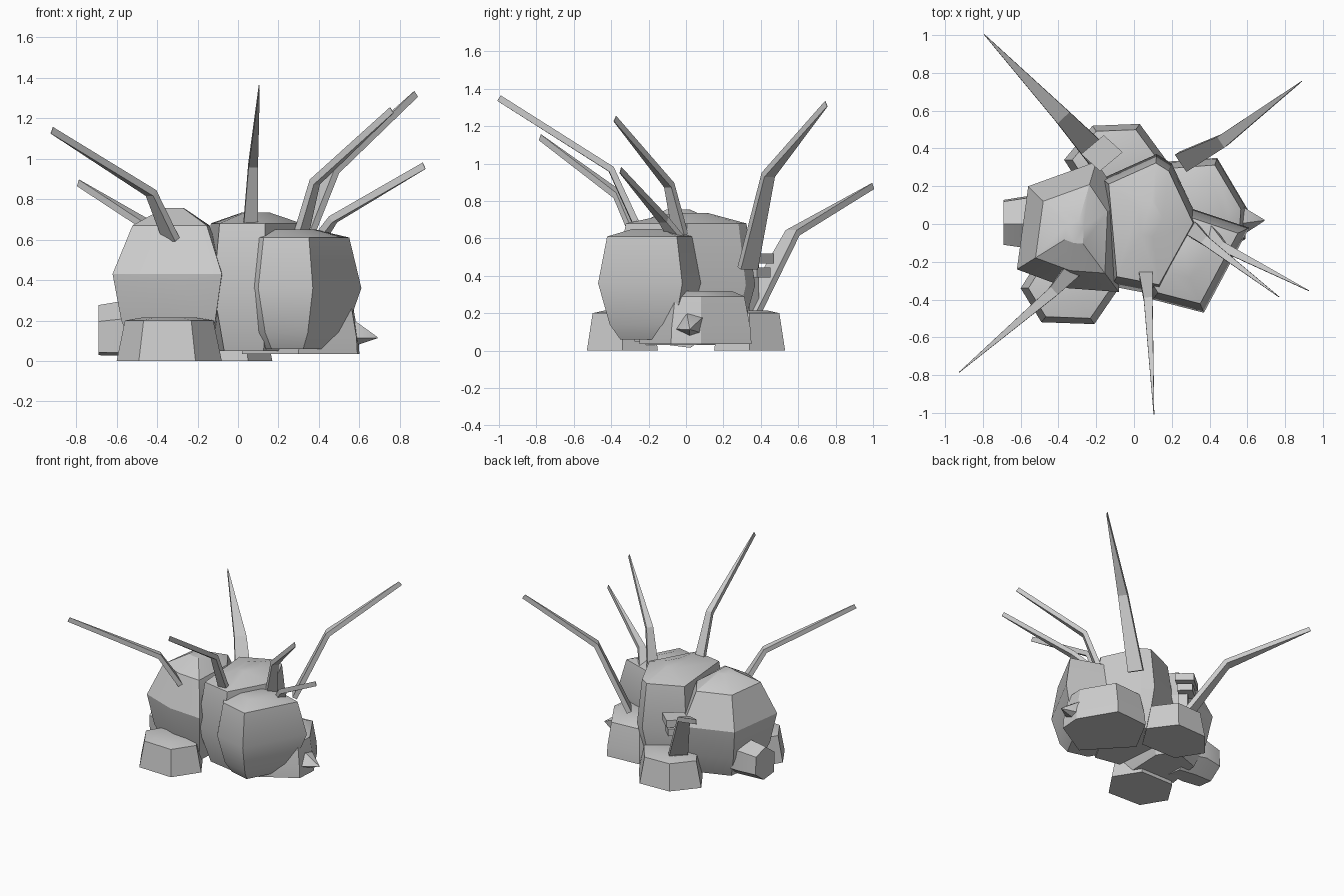
import bpy, bmesh, math
from mathutils import Vector

if "Cube" in bpy.data.objects:
    bpy.data.objects.remove(bpy.data.objects["Cube"])


def finish(name, bm, smooth=True):
    bmesh.ops.recalc_face_normals(bm, faces=bm.faces)
    me = bpy.data.meshes.new(name)
    bm.to_mesh(me)
    bm.free()
    ob = bpy.data.objects.new(name, me)
    bpy.context.collection.objects.link(ob)
    if smooth:
        bpy.ops.object.select_all(action='DESELECT')
        ob.select_set(True)
        bpy.context.view_layer.objects.active = ob
        bpy.ops.object.shade_smooth_by_angle(angle=math.radians(30))
    return ob


def loft(name, rings, smooth=True):
    """Skin a list of equal-length point rings and cap both ends."""
    bm = bmesh.new()
    loops = [[bm.verts.new(p) for p in r] for r in rings]
    n = len(loops[0])
    for a, b in zip(loops, loops[1:]):
        for i in range(n):
            j = (i + 1) % n
            bm.faces.new((a[i], a[j], b[j], b[i]))
    bm.faces.new(loops[0])
    bm.faces.new(loops[-1])
    return finish(name, bm, smooth)


def rock(name, outline, levels):
    """Rock from its widest footprint, scaled about the middle at each height."""
    cx = sum(p[0] for p in outline) / len(outline)
    cy = sum(p[1] for p in outline) / len(outline)
    return loft(name, [[(cx + (x - cx) * s, cy + (y - cy) * s, z)
                        for x, y in outline] for z, s in levels])


def blade(name, base, bend, tip, width, thick=0.035):
    """Bent leaf: width tapers to a point, thickness stays."""
    pts = [Vector(p) for p in (base, bend, tip)]
    flat = pts[2] - pts[0]
    side = Vector((-flat.y, flat.x, 0)).normalized()
    rings = []
    for i, w in enumerate((width, width * 0.62, 0.004)):
        d = (pts[min(i + 1, 2)] - pts[max(i - 1, 0)]).normalized()
        up = side.cross(d) * thick / 2
        s = side * w / 2
        rings.append([pts[i] + s + up, pts[i] - s + up, pts[i] - s - up, pts[i] + s - up])
    loft(name, rings, False)


# Large boulders
rock("left_boulder",
     [(-.62, -.24), (-.56, .20), (-.20, .33), (-.06, .12), (-.08, -.36), (-.35, -.34)],
     [(.03, .62), (.20, .86), (.43, 1), (.67, .68), (.755, .18)])
rock("middle_boulder",
     [(-.17, .24), (.12, .37), (.20, .32), (.35, 0), (.14, -.38), (-.12, -.33)],
     [(.05, .75), (.35, 1), (.68, .86), (.735, .25)])
rock("right_boulder",
     [(.61, -.02), (.37, -.47), (.10, -.40), (-.05, -.15), (.25, .10)],
     [(.06, .58), (.14, .78), (.36, 1), (.61, .83), (.65, .35)])

# Low stones around the base
rock("low_right_stone",
     [(.17, .33), (.44, .35), (.60, .08), (.59, -.08), (.30, -.25), (.02, .05)],
     [(.035, 1), (.12, .98), (.29, .86), (.32, .6)])
rock("front_stone",
     [(-.60, -.34), (-.49, -.52), (-.21, -.53), (-.08, -.34), (-.20, -.15), (-.48, -.15)],
     [(0, 1), (.20, .84), (.215, .5)])
rock("back_stone",
     [(-.37, .34), (-.25, .15), (.05, .15), (.17, .34), (.03, .53), (-.22, .52)],
     [(0, 1), (.20, .84), (.215, .5)])

# Side stones lying along x
side_profile = [(-.12, .03), (-.13, .20), (0, .29), (.14, .25), (.15, .10), (.03, .015)]
loft("left_side_stone",
     [[(-.69, y * .85, .15 + (z - .15) * .9) for y, z in side_profile],
      [(-.55, y, z + .01) for y, z in side_profile],
      [(-.40, y * .8, z) for y, z in side_profile]])
loft("right_shard",
     [[(x, .02 + a * s * .09, z + b * s * .075)
       for a, b in ((-1, -.4), (-.2, .9), (.9, .6), (.8, -.7), (0, -1))]
      for x, z, s in ((.46, .14, 1.1), (.58, .14, .85), (.69, .115, .04))])

# Small ledge at the back
rock("ledge_stem", [(-.22, .34), (-.17, .39), (-.12, .34), (-.17, .29)],
     [(.18, 1), (.47, 1)])
for i, (z, s) in enumerate(((.39, .8), (.465, 1))):
    rock(f"ledge_cap_{i + 1}", [(-.28, .37), (-.16, .47), (-.06, .38), (-.18, .28)],
         [(z, s), (z + .055, s)])

# Bent leaves
for i, leaf in enumerate((
        ((-.16, .33, .18), (-.38, .57, .63), (-.79, 1.0, .88), .14),
        ((.26, .33, .44), (.47, .44, .94), (.88, .75, 1.32), .11),
        ((.40, -.05, .60), (.47, -.12, .70), (.92, -.35, .965), .08),
        ((.31, -.03, .62), (.38, -.09, .885), (.76, -.38, 1.24), .08),
        ((.06, -.24, .62), (.075, -.40, .97), (.105, -1.0, 1.35), .075),
        ((-.33, -.25, .60), (-.43, -.36, .83), (-.92, -.78, 1.14), .09))):
    blade(f"leaf_{i + 1}", *leaf)
